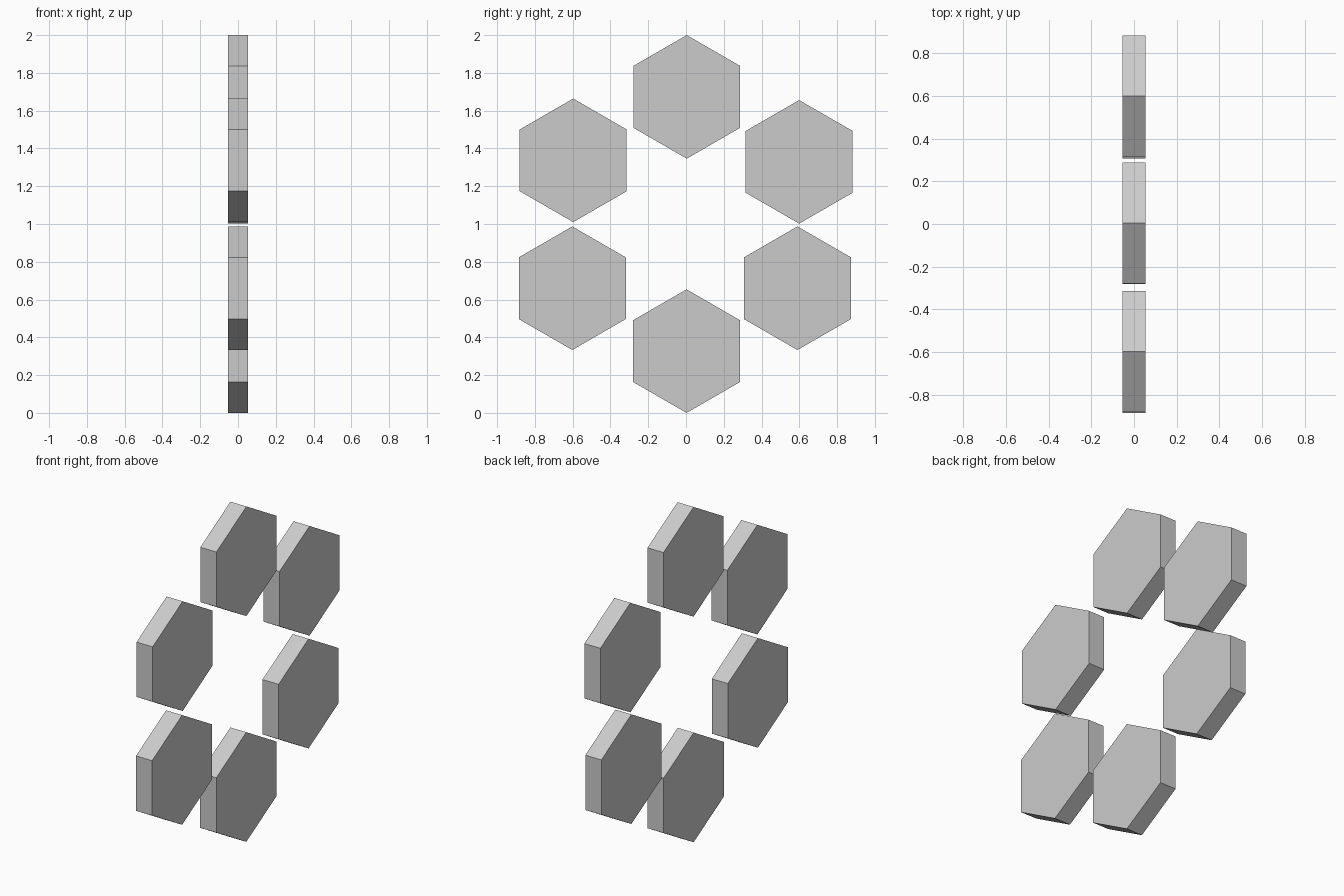
import bpy
import math
from mathutils import Matrix

if "Cube" in bpy.data.objects:
    bpy.data.objects.remove(bpy.data.objects["Cube"])

RADIUS = 0.327
THICKNESS = 0.106

# Ring of upright hexagonal panels: name -> (y, z) centre
panels = {
    "top_panel": (0.004, 1.673),
    "upper_left_panel": (-0.597, 1.337),
    "upper_right_panel": (0.599, 1.329),
    "lower_left_panel": (-0.602, 0.660),
    "lower_right_panel": (0.590, 0.660),
    "bottom_panel": (0.003, 0.327),
}


def hex_panel(name, y, z):
    bpy.ops.mesh.primitive_cylinder_add(vertices=6, radius=RADIUS, depth=THICKNESS)
    panel = bpy.context.object
    panel.name = name
    # Turn the prism axis to x, with one corner pointing up
    panel.data.transform(Matrix.Rotation(math.radians(90), 4, "Y"))
    top = max(panel.data.vertices, key=lambda v: v.co.z).co.z
    if top < RADIUS * 0.95:
        panel.data.transform(Matrix.Rotation(math.radians(30), 4, "X"))
    panel.location = (0, y, z)


for name, (y, z) in panels.items():
    hex_panel(name, y, z)
